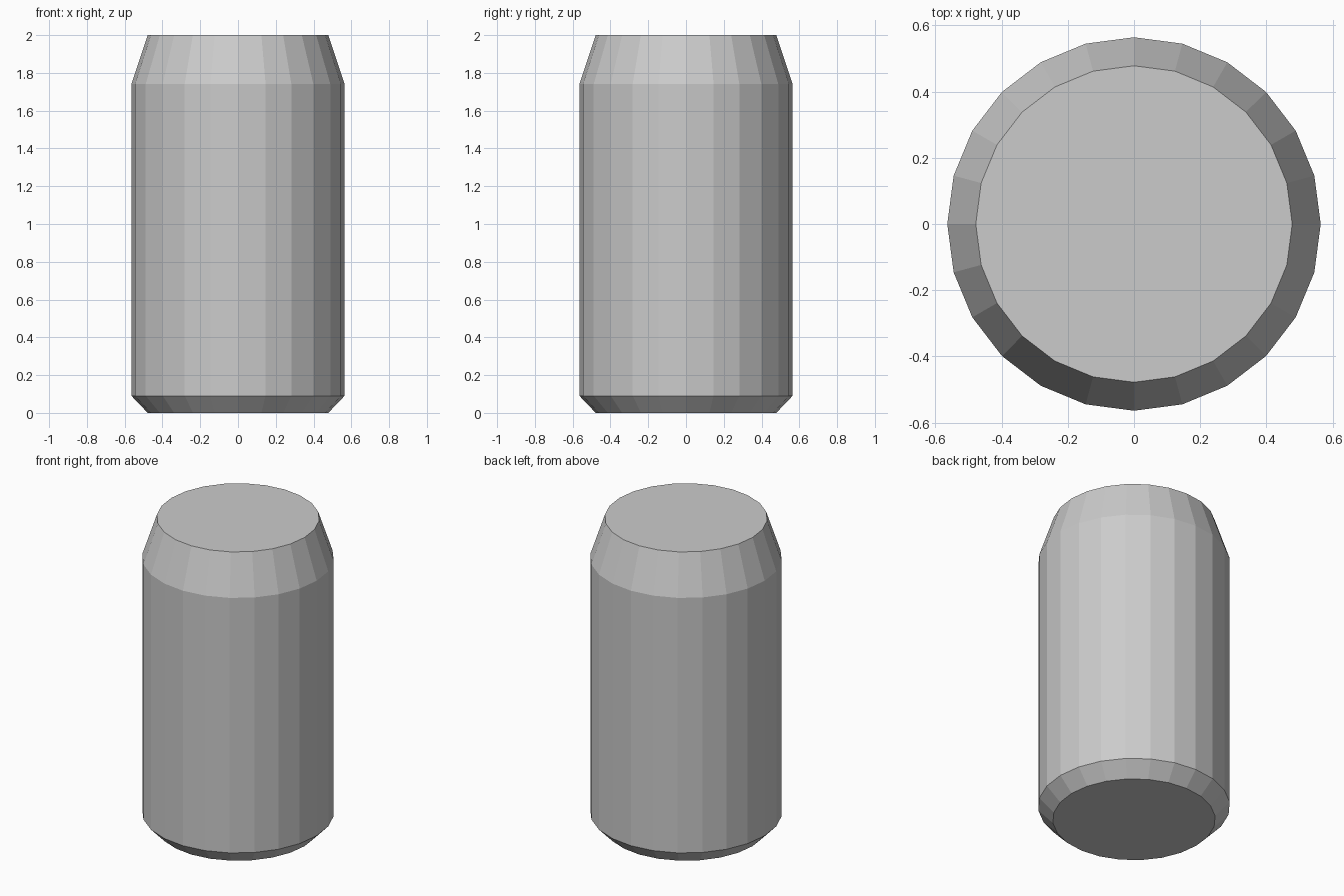
import bpy
import bmesh
from math import cos, sin, tau

if "Cube" in bpy.data.objects:
    bpy.data.objects.remove(bpy.data.objects["Cube"])

SIDES = 24
# Can outline as (radius, height): base, lower chamfer, shoulder, lid
PROFILE = [(0.478, 0.0), (0.564, 0.09), (0.564, 1.742), (0.478, 2.0)]


def lathe(name, profile, sides):
    bm = bmesh.new()
    rings = [[bm.verts.new((r * cos(tau * i / sides), r * sin(tau * i / sides), z))
              for i in range(sides)] for r, z in profile]
    # Side walls
    for low, high in zip(rings, rings[1:]):
        for i in range(sides):
            j = (i + 1) % sides
            bm.faces.new((low[i], low[j], high[j], high[i]))
    # Flat base and lid
    bm.faces.new(rings[0][::-1])
    bm.faces.new(rings[-1])
    mesh = bpy.data.meshes.new(name)
    bm.to_mesh(mesh)
    bm.free()
    obj = bpy.data.objects.new(name, mesh)
    bpy.context.collection.objects.link(obj)
    return obj


lathe("can_body", PROFILE, SIDES)
